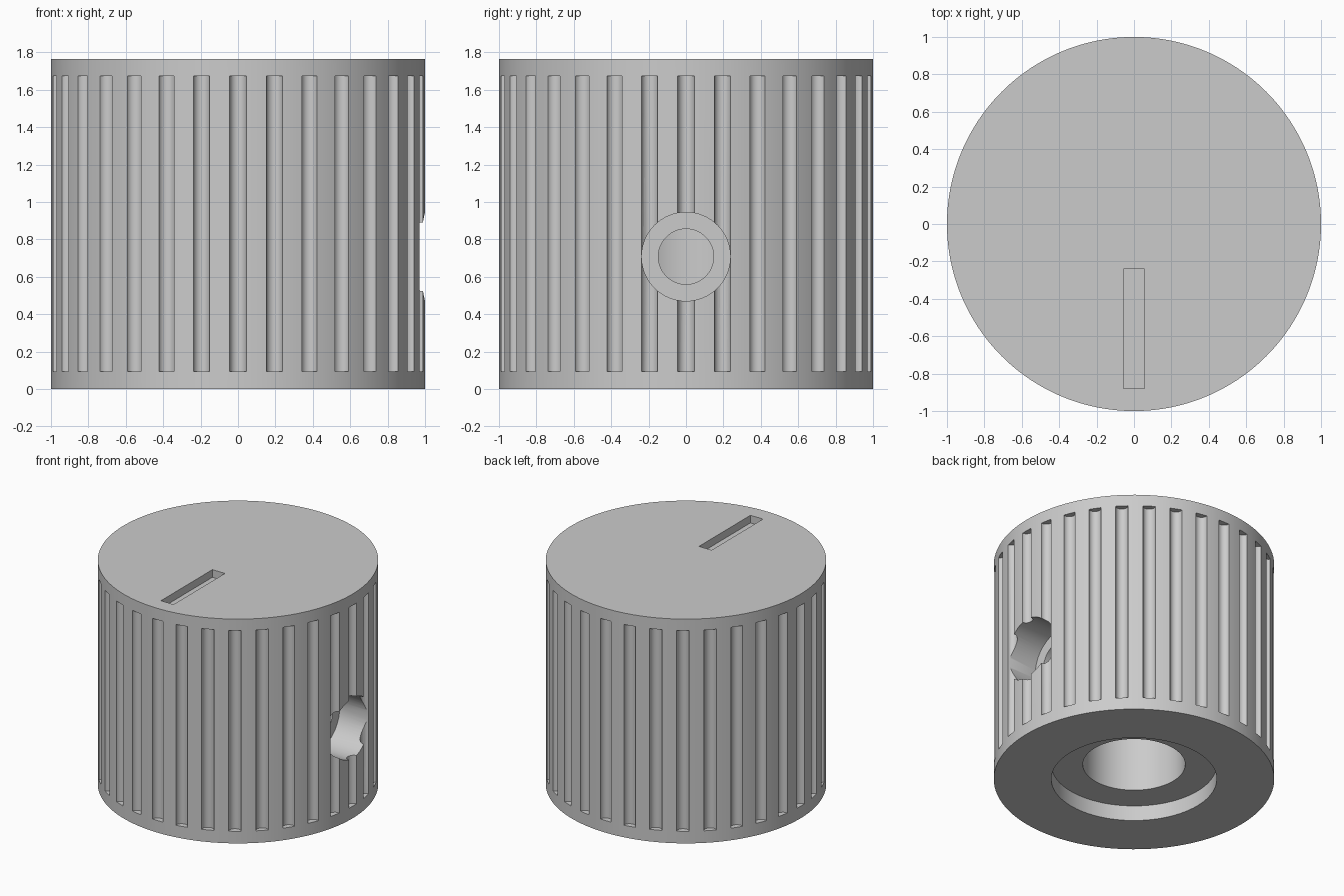
import bpy
import math
from mathutils import Matrix, Vector

HEIGHT = 1.765
GROOVES = 32

if "Cube" in bpy.data.objects:
    bpy.data.objects.remove(bpy.data.objects["Cube"], do_unlink=True)

# Single plain grey material
grey = bpy.data.materials.new("plain_grey")
grey.use_nodes = True
colour = (0.6, 0.6, 0.6, 1)
grey.diffuse_color = colour
grey.node_tree.nodes["Principled BSDF"].inputs["Base Color"].default_value = colour


def rod(name, radius, start, end, sides):
    """Cylinder running between two points."""
    start, end = Vector(start), Vector(end)
    bpy.ops.mesh.primitive_cylinder_add(
        vertices=sides, radius=radius, depth=(end - start).length)
    obj = bpy.context.object
    obj.name = name
    turn = (end - start).to_track_quat('Z', 'Y').to_matrix().to_4x4()
    obj.data.transform(Matrix.Translation((start + end) / 2) @ turn)
    return obj


def cut(target, cutter):
    """Subtract the cutter from the target and discard it."""
    cutter.hide_render = True
    mod = target.modifiers.new("cut", 'BOOLEAN')
    mod.operation = 'DIFFERENCE'
    mod.solver = 'EXACT'
    mod.object = cutter
    bpy.context.view_layer.objects.active = target
    bpy.ops.object.modifier_apply(modifier=mod.name)
    bpy.data.objects.remove(cutter, do_unlink=True)


# Knob body
knob = rod("knob_body", 1, (0, 0, 0), (0, 0, HEIGHT), 192)

# Grip grooves around the side, stopping short of both rims
bpy.ops.object.select_all(action='DESELECT')
grooves = []
for i in range(GROOVES):
    a = math.tau * i / GROOVES
    x, y = math.cos(a), math.sin(a)
    grooves.append(rod("groove_cutter", 0.045, (x, y, 0.095), (x, y, 1.675), 24))
for g in grooves:
    g.select_set(True)
bpy.context.view_layer.objects.active = grooves[0]
bpy.ops.object.join()
cut(knob, bpy.context.object)

# Shaft bore with a wider shallow recess in the underside
cut(knob, rod("recess_cutter", 0.59, (0, 0, -0.2), (0, 0, 0.12), 96))
cut(knob, rod("bore_cutter", 0.365, (0, 0, -0.2), (0, 0, 1.3), 96))

# Stepped set screw hole on the left side, reaching the bore
cut(knob, rod("screw_head_cutter", 0.237, (0.72, 0, 0.708), (1.2, 0, 0.708), 64))
cut(knob, rod("screw_hole_cutter", 0.148, (0.1, 0, 0.708), (1.2, 0, 0.708), 64))

# Pointer slot in the top
bpy.ops.mesh.primitive_cube_add(size=1)
slot = bpy.context.object
slot.data.transform(Matrix.Translation((0, -0.56, HEIGHT))
                    @ Matrix.Diagonal((0.11, 0.64, 0.12, 1)))
cut(knob, slot)

# Finish
knob.data.materials.clear()
knob.data.materials.append(grey)
bpy.ops.object.select_all(action='DESELECT')
knob.select_set(True)
bpy.context.view_layer.objects.active = knob
bpy.ops.object.shade_smooth_by_angle(angle=math.radians(30))
